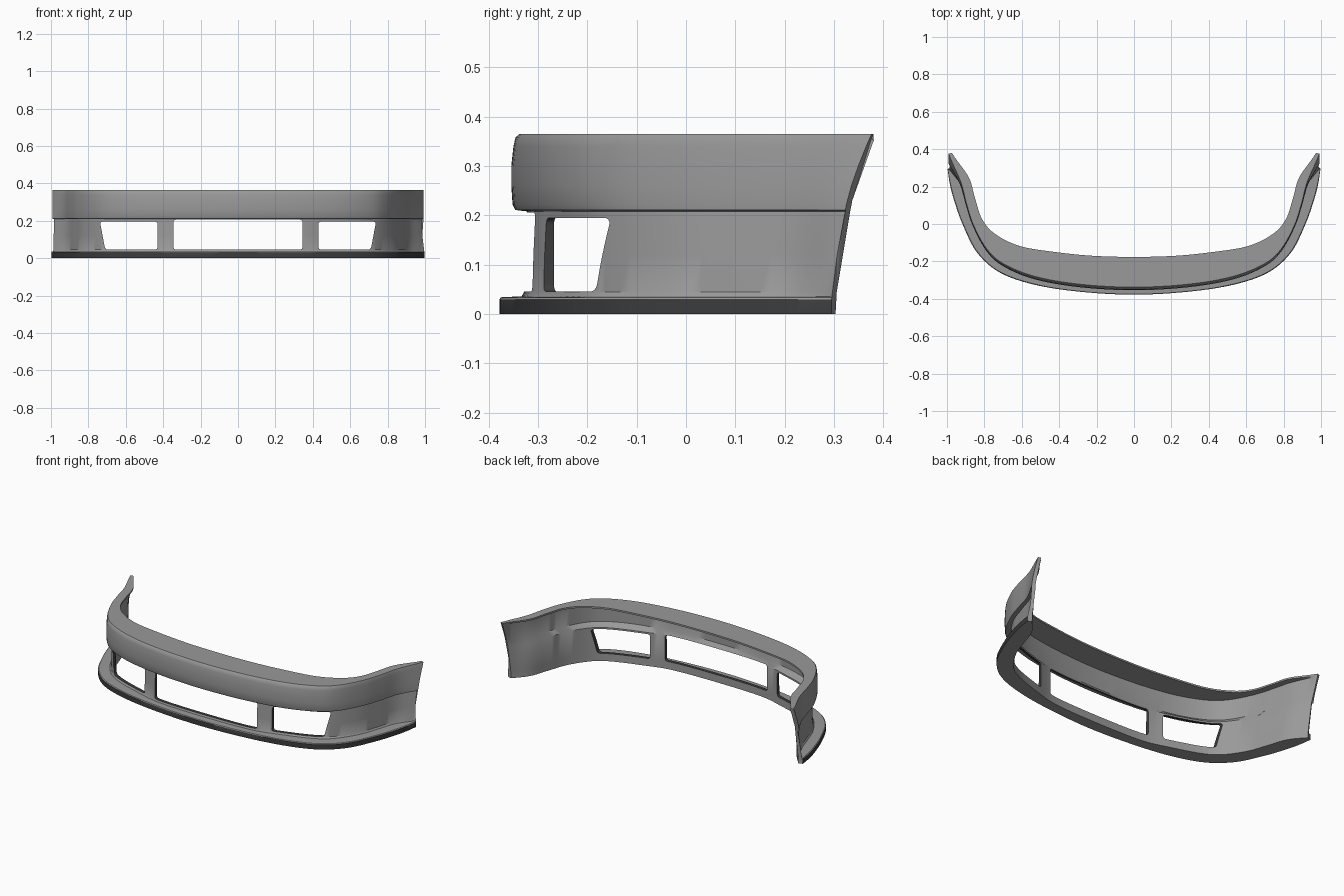
import bpy, bmesh, math
from mathutils import Vector

if "Cube" in bpy.data.objects:
    bpy.data.objects.remove(bpy.data.objects["Cube"])


def material(name, value):
    m = bpy.data.materials.new(name)
    m.use_nodes = True
    col = (value, value, value, 1)
    m.diffuse_color = col
    m.node_tree.nodes["Principled BSDF"].inputs["Base Color"].default_value = col
    return m


grey = material("body grey", 0.32)
dark = material("trim dark grey", 0.045)

# Half plan curves, from the centre line to the rear tip
LIP = [(0, -.378), (.29, -.362), (.53, -.325), (.717, -.26), (.84, -.152),
       (.917, 0), (.96, .12), (.984, .21), (.997, .295)]
WALL = [(0, -.328), (.3, -.318), (.47, -.276), (.65, -.215), (.748, -.15),
        (.832, -.03), (.877, .09), (.918, .205), (.987, .29)]
BAND = [(0, -.348), (.29, -.332), (.53, -.29), (.7, -.22), (.79, -.138),
        (.86, -.01), (.897, .1), (.93, .21), (.992, .318)]
SHELF = [(0, -.176), (.22, -.17), (.42, -.15), (.61, -.118), (.743, -.053),
         (.813, .027), (.85, .134), (.885, .235), (.973, .322)]
STEPS = 6


def smooth_path(half):
    """Catmull-Rom path through the mirrored half curve."""
    pts = [Vector((-x, y)) for x, y in reversed(half[1:])] + [Vector(p) for p in half]
    ext = [2 * pts[0] - pts[1]] + pts + [2 * pts[-1] - pts[-2]]
    out = []
    for i in range(1, len(ext) - 2):
        a, b, c, d = ext[i - 1:i + 3]
        for k in range(STEPS):
            t = k / STEPS
            out.append(0.5 * (2 * b + (c - a) * t + (2 * a - 5 * b + 4 * c - d) * t * t
                              + (3 * b - a - 3 * c + d) * t ** 3))
    return out + [pts[-1]]


def inset(path, dist):
    """Shift a path towards the inside of the bumper."""
    out = []
    for i, p in enumerate(path):
        d = (path[min(i + 1, len(path) - 1)] - path[max(i - 1, 0)]).normalized()
        out.append(p + Vector((-d.y, d.x)) * dist)
    return out


def blend(a, b, f):
    return [p.lerp(q, f) for p, q in zip(a, b)]


lip, wall, band, shelf = map(smooth_path, (LIP, WALL, BAND, SHELF))
wall_in, band_in = inset(wall, .02), inset(band, .02)

# Closed section, as path and height, running up the outside and down the inside
rows = [
    (lip, 0), (lip, .03), (blend(lip, wall, .06), .034), (blend(lip, wall, .9), .036),
    (wall, .045), (blend(wall, wall_in, .1), .12), (blend(wall, wall_in, .3), .208),
    (blend(band, shelf, .01), .211), (blend(band, shelf, -.02), .222),
    (blend(band, shelf, -.035), .26), (blend(band, shelf, -.035), .3),
    (blend(band, shelf, -.01), .34), (blend(band, shelf, .015), .358),
    (blend(band, shelf, .06), .365), (shelf, .365), (shelf, .355),
    (band_in, .352), (band_in, .23), (wall_in, .205), (wall_in, .045), (wall_in, 0),
]


def tip_shift(z):
    """Rearward sweep of the tips, growing with height."""
    if z > .21:
        return .005 + .053 * ((z - .21) / .155) ** 1.3
    return .03 * max(0, z - .03) / .18


bm = bmesh.new()
n = len(lip)
grid = []
for path, z in rows:
    line = []
    for i, p in enumerate(path):
        s = abs(2 * i / (n - 1) - 1)
        x = math.copysign(min(abs(p.x), 1), p.x)
        line.append(bm.verts.new((x, p.y + tip_shift(z) * s ** 9, z)))
    grid.append(line)
m = len(grid)
for r in range(m):
    for i in range(n - 1):
        q = (r + 1) % m
        f = bm.faces.new((grid[r][i], grid[r][i + 1], grid[q][i + 1], grid[q][i]))
        f.material_index = int(r == 0)  # dark front edge of the lip
for i in (0, n - 1):
    cap = bm.faces.new([line[i] for line in grid])
    bmesh.ops.triangulate(bm, faces=[cap])
bmesh.ops.recalc_face_normals(bm, faces=bm.faces[:])
mesh = bpy.data.meshes.new("front_bumper")
bm.to_mesh(mesh)
bm.free()
bumper = bpy.data.objects.new("front_bumper", mesh)
bpy.context.collection.objects.link(bumper)
mesh.materials.append(grey)
mesh.materials.append(dark)


def opening(name, corners):
    """Round-cornered prism that cuts a dark-rimmed opening from front to back."""
    b = bmesh.new()
    f = b.faces.new([b.verts.new((x, -.6, z)) for x, z in corners])
    ext = bmesh.ops.extrude_face_region(b, geom=[f])
    moved = [v for v in ext["geom"] if isinstance(v, bmesh.types.BMVert)]
    bmesh.ops.translate(b, verts=moved, vec=(0, .6, 0))
    sides = [e for e in b.edges if abs(e.verts[0].co.y - e.verts[1].co.y) > .5]
    bmesh.ops.bevel(b, geom=sides, offset=.014, segments=4, profile=.5, affect='EDGES')
    bmesh.ops.recalc_face_normals(b, faces=b.faces[:])
    for f in b.faces:
        f.material_index = 1
    me = bpy.data.meshes.new(name)
    b.to_mesh(me)
    b.free()
    me.materials.append(grey)
    me.materials.append(dark)
    ob = bpy.data.objects.new(name, me)
    bpy.context.collection.objects.link(ob)
    return ob


# Centre intake and a slanted intake on each side
low, high = .046, .195
cutters = [opening("centre_opening", [(-.345, low), (.345, low), (.345, .206), (-.345, .206)])]
for side, name in ((1, "left_opening"), (-1, "right_opening")):
    corners = [(.43, low), (.71, low), (.738, high), (.43, high)]
    cutters.append(opening(name, [(side * x, z) for x, z in corners]))

bpy.ops.object.select_all(action='DESELECT')
bumper.select_set(True)
bpy.context.view_layer.objects.active = bumper
for c in cutters:
    mod = bumper.modifiers.new(c.name, 'BOOLEAN')
    mod.operation = 'DIFFERENCE'
    mod.solver = 'EXACT'
    mod.object = c
    bpy.ops.object.modifier_apply(modifier=mod.name)
    bpy.data.objects.remove(c)
bpy.ops.object.shade_smooth_by_angle(angle=math.radians(35))
